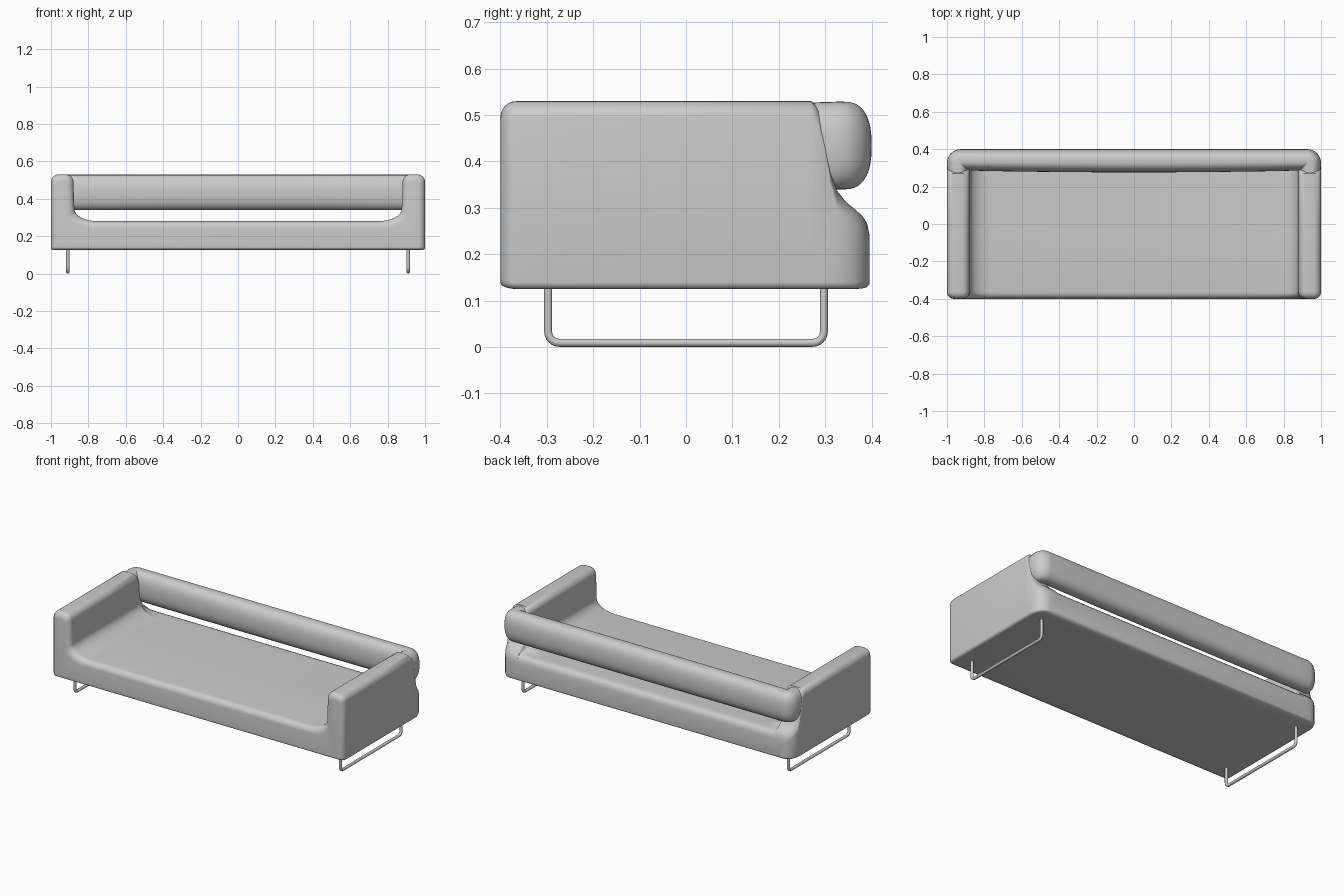
import bpy, bmesh, math

if "Cube" in bpy.data.objects:
    bpy.data.objects.remove(bpy.data.objects["Cube"])


def loft(name, rings):
    """Skin closed rings of equal point count, cap both ends, shade smooth."""
    bm = bmesh.new()
    vs = [[bm.verts.new(p) for p in r] for r in rings]
    n = len(vs[0])
    for a, b in zip(vs, vs[1:]):
        for i in range(n):
            j = (i + 1) % n
            bm.faces.new((a[i], a[j], b[j], b[i]))
    bm.faces.new(vs[0])
    bm.faces.new(vs[-1])
    bmesh.ops.recalc_face_normals(bm, faces=bm.faces)
    me = bpy.data.meshes.new(name)
    bm.to_mesh(me)
    bm.free()
    ob = bpy.data.objects.new(name, me)
    bpy.context.collection.objects.link(ob)
    bpy.ops.object.select_all(action='DESELECT')
    ob.select_set(True)
    bpy.context.view_layer.objects.active = ob
    bpy.ops.object.shade_smooth_by_angle(angle=math.radians(40))
    return ob


def arc(cx, cz, rx, rz, a0, a1, n=6):
    out = []
    for i in range(n + 1):
        a = math.radians(a0 + (a1 - a0) * i / n)
        out.append((cx + rx * math.cos(a), cz + rz * math.sin(a)))
    return out


def u_section(y, dx, h, t, zb, d=0.0):
    """U-shaped cross-section: outer inset dx, arm height h, seat height t."""
    X, xi = 1 - dx, 0.88 + d
    gap = max(h - t, 0.0)
    ro = 0.04 - 0.5 * d
    ri = min(0.04 - 0.5 * d, 0.4 * gap)
    fh = min(0.065, 0.4 * gap)
    half = arc(X - 0.015, zb + 0.015, 0.015, 0.015, -90, 0, 4)
    half += arc(X - ro, h - ro, ro, ro, 0, 90)
    half += arc(xi + ri, h - ri, ri, ri, 90, 180)
    half += arc(xi - 0.13, t + fh, 0.125, fh, 0, -90, 8)
    right = [(x, y, z) for x, z in half]
    return right + [(-x, y, z) for x, y, z in reversed(right)]


# Seat and arms: one U-shaped upholstered body lofted front to back
sections = []
R = 0.035
for i in range(7):
    a = math.radians(90 * i / 6)
    d = R * (1 - math.sin(a))
    sections.append(u_section(-0.4 + R * (1 - math.cos(a)), d,
                              0.53 - d, 0.28 - d, 0.125 + 0.4 * d, d))
for y, dx, h, t, zb in [
        (0.0, 0, .53, .28, .125), (.27, 0, .53, .28, .125),
        (.285, 0, .515, .28, .125), (.30, 0, .46, .28, .125),
        (.312, 0, .385, .28, .125), (.325, .001, .337, .28, .125),
        (.345, .006, .312, .28, .125), (.365, .016, .296, .279, .125),
        (.38, .030, .282, .274, .126), (.39, .047, .267, .264, .129),
        (.395, .070, .243, .243, .135)]:
    sections.append(u_section(y, dx, h, t, zb))
loft("seat_and_arms", sections)

# Backrest roll: rounded section swept along the back and around both corners
def roll_ring(cx, cy, nx, ny, inner, outer, s=1.0):
    ring = []
    for i in range(36):
        a = 2 * math.pi * i / 36
        c, q = math.cos(a), math.sin(a)
        u = math.copysign(abs(c) ** 0.8, c) * (outer if c > 0 else inner) * s
        v = math.copysign(abs(q) ** 0.8, q) * 0.0945 * s
        ring.append((cx + nx * u, cy + ny * u, 0.434 + v))
    return ring


PX, PY, RC = 0.925, 0.325, 0.015
right = [roll_ring(PX + RC, 0.23, 1, 0, .055, .059, .95),
         roll_ring(PX + RC, 0.28, 1, 0, .055, .059, .985)]
for i in range(10):
    a = math.radians(10 * i)
    c, s = math.cos(a), math.sin(a)
    right.append(roll_ring(PX + RC * c, PY + RC * s, c, s, .052, .060))
for x in (0.8, 0.6, 0.4, 0.2):
    right.append(roll_ring(x, PY + RC, 0, 1, .052 + .012 * (1 - x * x), .060))
middle = [roll_ring(0, PY + RC, 0, 1, .064, .060)]
left = [[(-x, y, z) for x, y, z in r] for r in reversed(right)]
loft("backrest_roll", right + middle + left)


# Sled legs: bent tube under each arm
def sled_leg(name, x):
    z0, yb, r = 0.009, 0.297, 0.024
    pts = [(-yb, 0.15)]
    pts += arc(-yb + r, z0 + r, r, r, 180, 270)
    pts += arc(yb - r, z0 + r, r, r, 270, 360)
    pts += [(yb, 0.15)]
    cu = bpy.data.curves.new(name, 'CURVE')
    cu.dimensions = '3D'
    cu.bevel_depth = 0.009
    cu.bevel_resolution = 3
    cu.use_fill_caps = True
    sp = cu.splines.new('POLY')
    sp.points.add(len(pts) - 1)
    for p, (y, z) in zip(sp.points, pts):
        p.co = (x, y, z, 1)
    sp.use_smooth = True
    bpy.context.collection.objects.link(bpy.data.objects.new(name, cu))


sled_leg("left_sled_leg", -0.91)
sled_leg("right_sled_leg", 0.91)
